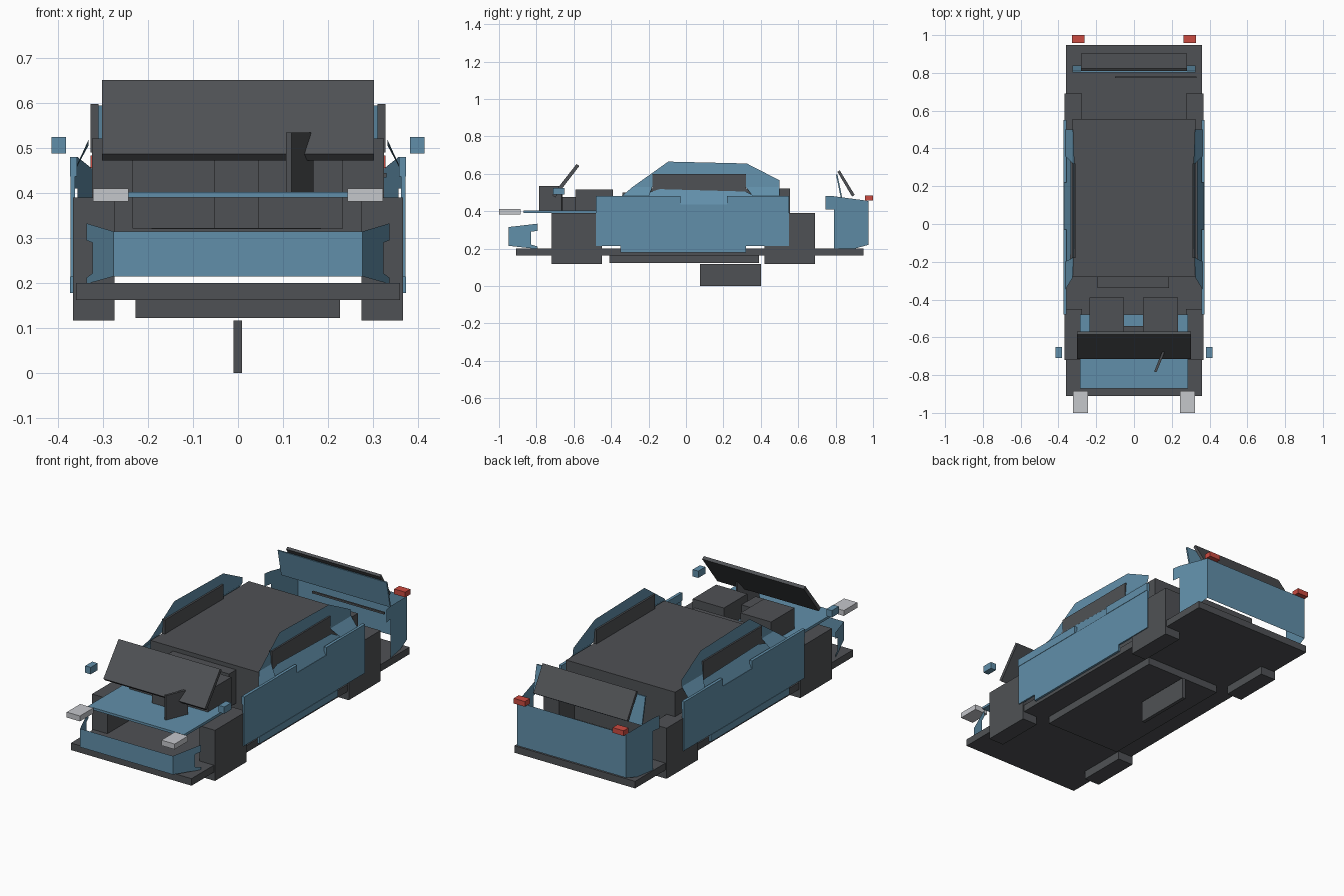
import bpy
import bmesh
from mathutils import Vector


def material(name, rgb):
    m = bpy.data.materials.new(name)
    m.diffuse_color = (*rgb, 1)
    return m


GREY = material("dark grey", (0.078, 0.083, 0.090))
BLUE = material("steel blue", (0.120, 0.275, 0.400))
RED = material("red", (0.60, 0.070, 0.052))
LIGHT = material("light grey", (0.56, 0.57, 0.60))


def make(name, bm, mat):
    me = bpy.data.meshes.new(name)
    bm.to_mesh(me)
    bm.free()
    me.materials.append(mat)
    ob = bpy.data.objects.new(name, me)
    bpy.context.collection.objects.link(ob)
    return ob


def solid(name, mat, pts, vec):
    """Closed prism: polygon swept along a vector."""
    bm = bmesh.new()
    f = bm.faces.new([bm.verts.new(p) for p in pts])
    ext = bmesh.ops.extrude_face_region(bm, geom=[f], use_keep_orig=True)
    bmesh.ops.translate(bm, vec=Vector(vec),
                        verts=[g for g in ext["geom"] if isinstance(g, bmesh.types.BMVert)])
    bmesh.ops.recalc_face_normals(bm, faces=bm.faces)
    return make(name, bm, mat)


def box(name, mat, x, y, z):
    return solid(name, mat, [(x[0], y[0], z[0]), (x[1], y[0], z[0]),
                             (x[1], y[1], z[0]), (x[0], y[1], z[0])], (0, 0, z[1] - z[0]))


def pair(name, mat, x, y, z):
    """Same box on the left and right."""
    box("right_" + name, mat, x, y, z)
    box("left_" + name, mat, (-x[1], -x[0]), y, z)


def sheet(name, mat, polys, mirror=False):
    """Thin body panel; polys face outwards, optionally copied to the other side."""
    bm = bmesh.new()
    for poly in polys:
        bm.faces.new([bm.verts.new(p) for p in poly])
        if mirror:
            bm.faces.new([bm.verts.new((-x, y, z)) for x, y, z in reversed(poly)])
    bmesh.ops.remove_doubles(bm, verts=bm.verts, dist=0.0005)
    return make(name, bm, mat)


# Chassis, underside and stand plate
box("floor", GREY, (-0.36, 0.36), (-0.91, 0.948), (0.162, 0.20))
box("underside", GREY, (-0.228, 0.227), (-0.41, 0.39), (0.122, 0.162))
box("stand_plate", GREY, (-0.01, 0.009), (0.075, 0.40), (0.0, 0.117))
pair("front_wheel_box", GREY, (0.275, 0.367), (-0.72, -0.45), (0.117, 0.39))
pair("rear_wheel_box", GREY, (0.275, 0.367), (0.42, 0.69), (0.117, 0.39))

# Cabin, dashboard and engine
box("cabin", GREY, (-0.325, 0.325), (-0.28, 0.557), (0.218, 0.522))
box("dashboard", GREY, (-0.192, 0.185), (-0.34, -0.28), (0.32, 0.50))
pair("window", GREY, (0.31, 0.328), (-0.18, 0.32), (0.49, 0.598))
box("left_engine_block", GREY, (-0.235, -0.052), (-0.59, -0.39), (0.322, 0.515))
box("right_engine_block", GREY, (0.047, 0.233), (-0.59, -0.39), (0.322, 0.515))
box("middle_engine_block", GREY, (-0.052, 0.047), (-0.66, -0.54), (0.322, 0.475))

# Raised hood, its prop, and the raised rear lid
solid("hood", GREY, [(-0.303, y, z) for y, z in
                     [(-0.715, 0.487), (-0.585, 0.652), (-0.57, 0.642), (-0.70, 0.473)]],
      (0.606, 0, 0))
solid("hood_prop", GREY, [(0.107, -0.78, 0.403), (0.119, -0.785, 0.403),
                          (0.168, -0.665, 0.403), (0.156, -0.66, 0.403)], (0, 0, 0.132))
solid("rear_lid", GREY, [(-0.28, y, z) for y, z in
                         [(0.81, 0.610), (0.822, 0.618), (0.902, 0.487), (0.888, 0.478)]],
      (0.56, 0, 0))
box("rear_rod", GREY, (-0.10, 0.33), (0.772, 0.782), (0.435, 0.445))

# Blue panel over the engine bay and the panel under the rear lid
box("bay_panel", BLUE, (-0.287, 0.287), (-0.87, -0.48), (0.39, 0.403))
solid("rear_panel", BLUE, [(-0.325, y, z) for y, z in
                           [(0.802, 0.595), (0.81, 0.595), (0.84, 0.45), (0.832, 0.45)]],
      (0.65, 0, 0))

# Front bumper: flat centre with swept wings
sheet("front_bumper", BLUE, [[(-0.277, -0.95, 0.215), (0.277, -0.95, 0.215),
                              (0.277, -0.95, 0.315), (-0.277, -0.95, 0.315)]])
wing = [(-0.95, 0.215), (-0.795, 0.198), (-0.795, 0.212), (-0.83, 0.222),
        (-0.83, 0.29), (-0.795, 0.295), (-0.795, 0.333), (-0.95, 0.315)]
sheet("front_bumper_wings", BLUE,
      [[(0.277 + (y + 0.95) * 0.387, y, z) for y, z in wing]], True)

# Rear bumper: flat centre with side wings
sheet("rear_bumper", BLUE, [[(0.325, 0.975, 0.22), (-0.325, 0.975, 0.22),
                             (-0.325, 0.975, 0.455), (0.325, 0.975, 0.455)]])
wing = [(0.975, 0.22), (0.975, 0.455), (0.79, 0.48), (0.745, 0.48),
        (0.745, 0.41), (0.79, 0.41), (0.79, 0.18), (0.83, 0.18)]
sheet("rear_bumper_wings", BLUE,
      [[(0.325 + (0.975 - y) * 0.17, y, z) for y, z in wing]], True)

# Doors with raised rails and a sloping shoulder
pair("door", BLUE, (0.362, 0.372), (-0.48, 0.55), (0.215, 0.437))
pair("door_skirt", BLUE, (0.362, 0.374), (-0.35, 0.32), (0.178, 0.215))
pair("front_door_rail", BLUE, (0.358, 0.374), (-0.48, -0.03), (0.437, 0.48))
pair("rear_door_rail", BLUE, (0.358, 0.374), (0.22, 0.55), (0.437, 0.48))
sheet("door_shoulder", BLUE, [[(0.370, -0.30, 0.437), (0.370, 0.45, 0.437),
                               (0.333, 0.32, 0.505), (0.333, -0.14, 0.518),
                               (0.338, -0.20, 0.50)]], True)

# Roof frame with flared pillar feet
top = [(-0.285, 0.53), (0.5, 0.53), (0.5, 0.565), (0.325, 0.655), (-0.095, 0.665)]
feet = [[(-0.35, 0.475), (-0.20, 0.475), (-0.18, 0.53), (-0.285, 0.53)],
        [(0.36, 0.475), (0.5, 0.475), (0.5, 0.53), (0.32, 0.53)]]
sheet("roof_frame", BLUE,
      [[(0.325 - (z - 0.53) * 0.08, y, z) for y, z in top]] +
      [[(0.325 + (0.53 - z) * 0.73, y, z) for y, z in f] for f in feet], True)

# Mirrors and lights
pair("mirror", BLUE, (0.382, 0.415), (-0.71, -0.65), (0.488, 0.525))
pair("headlight", LIGHT, (0.243, 0.322), (-1.0, -0.885), (0.382, 0.411))
pair("tail_light", RED, (0.262, 0.328), (0.957, 1.0), (0.456, 0.484))
